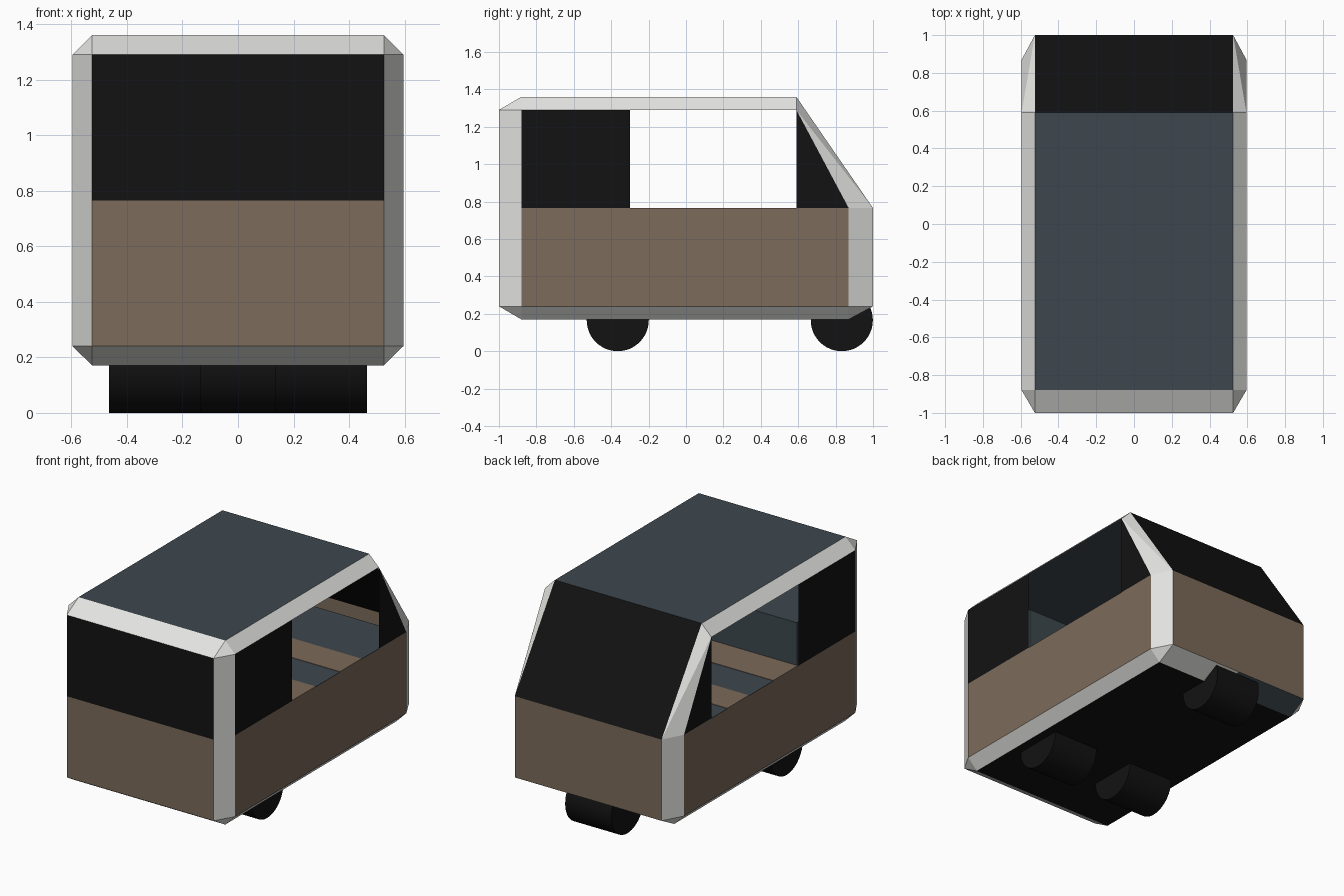
import bpy, bmesh, math
from mathutils import Matrix

if "Cube" in bpy.data.objects:
    bpy.data.objects.remove(bpy.data.objects["Cube"])


def material(name, rgb):
    m = bpy.data.materials.new(name)
    m.diffuse_color = (*rgb, 1)
    m.use_nodes = True
    m.node_tree.nodes["Principled BSDF"].inputs["Base Color"].default_value = m.diffuse_color
    return m


TRIM = material("pale trim", (0.78, 0.78, 0.76))
BROWN = material("brown panel", (0.20, 0.145, 0.10))
BLUE = material("slate blue", (0.048, 0.064, 0.077))
BLACK = material("black glass", (0.006, 0.006, 0.006))
SILL, OPEN_BACK, OPEN_FRONT = 0.765, -0.30, 0.59


def finish(bm, name, mats):
    me = bpy.data.meshes.new(name)
    bm.to_mesh(me)
    bm.free()
    for m in mats:
        me.materials.append(m)
    ob = bpy.data.objects.new(name, me)
    bpy.context.collection.objects.link(ob)
    return ob


def box(name, lo, hi, mat):
    bm = bmesh.new()
    size = [b - a for a, b in zip(lo, hi)]
    mid = [(a + b) / 2 for a, b in zip(lo, hi)]
    bmesh.ops.create_cube(bm, size=1, matrix=Matrix.Translation(mid) @ Matrix.Diagonal((*size, 1)))
    return finish(bm, name, [mat])


# chamfered shell: hull of the side outline and the inset end, roof and floor outlines
side = [(-0.88, 0.24), (-0.88, 1.29), (0.59, 1.29), (0.87, SILL), (0.87, 0.24)]
inset = [(-1, 0.24), (-1, 1.29), (-0.88, 1.36), (0.59, 1.36), (1, SILL), (1, 0.24),
         (0.87, 0.17), (-0.88, 0.17)]
bm = bmesh.new()
for s in (-1, 1):
    for x, outline in ((0.595, side), (0.525, inset)):
        for y, z in outline:
            bm.verts.new((s * x, y, z))
bmesh.ops.convex_hull(bm, input=bm.verts[:])
bmesh.ops.dissolve_limit(bm, angle_limit=0.01, verts=bm.verts[:], edges=bm.edges[:])

# panel lines at the sill, the side openings and the centre
for co, no in (((0, 0, SILL), (0, 0, 1)), ((0, OPEN_BACK, 0), (0, 1, 0)),
               ((0, OPEN_FRONT, 0), (0, 1, 0)), ((0, 0, 0), (1, 0, 0))):
    bmesh.ops.bisect_plane(bm, geom=bm.verts[:] + bm.edges[:] + bm.faces[:],
                           dist=1e-5, plane_co=co, plane_no=no)
bmesh.ops.recalc_face_normals(bm, faces=bm.faces[:])

# colours by direction and height; side window openings removed
openings = []
for f in bm.faces:
    n, c = f.normal, f.calc_center_median()
    if abs(n.x) > 0.99 or abs(n.y) > 0.99:
        f.material_index = 1 if c.z < SILL else 3
        if abs(n.x) > 0.99 and c.z > SILL and OPEN_BACK < c.y < OPEN_FRONT:
            openings.append(f)
    elif n.z > 0.99:
        f.material_index = 2
    elif n.z < -0.99 or (n.y > 0.5 and n.z > 0.3 and abs(n.x) < 0.1):
        f.material_index = 3
    elif n.y > 0.3 and n.z < -0.3 and abs(n.x) < 0.1 and c.x < 0:
        f.material_index = 2
bmesh.ops.delete(bm, geom=openings, context='FACES')
finish(bm, "van_shell", [TRIM, BROWN, BLUE, BLACK])

# interior deck, flush with the sill, with brown bands, and raised rear block
box("interior_deck", (-0.59, -0.88, SILL - 0.02), (0.59, 0.86, SILL - 0.004), BLUE)
box("deck_band_rear", (-0.59, OPEN_BACK, SILL - 0.005), (0.59, -0.05, SILL - 0.001), BROWN)
box("deck_band_front", (-0.59, 0.20, SILL - 0.005), (0.59, 0.42, SILL - 0.001), BROWN)
box("rear_block", (-0.585, -0.87, SILL - 0.01), (0.585, OPEN_BACK, 1.04), BLUE)

# wheels: two side by side and one single under the windscreen
for name, x, y in (("left_wheel", -0.30, -0.365), ("right_wheel", 0.30, -0.365),
                   ("single_wheel", 0, 0.833)):
    bm = bmesh.new()
    bmesh.ops.create_cone(bm, cap_ends=True, segments=48, radius1=0.166, radius2=0.166, depth=0.33,
                          matrix=Matrix.Translation((x, y, 0.166)) @ Matrix.Rotation(math.pi / 2, 4, 'Y'))
    ob = finish(bm, name, [BLACK])
    bpy.context.view_layer.objects.active = ob
    ob.select_set(True)
    bpy.ops.object.shade_smooth_by_angle(angle=math.radians(40))
    ob.select_set(False)
